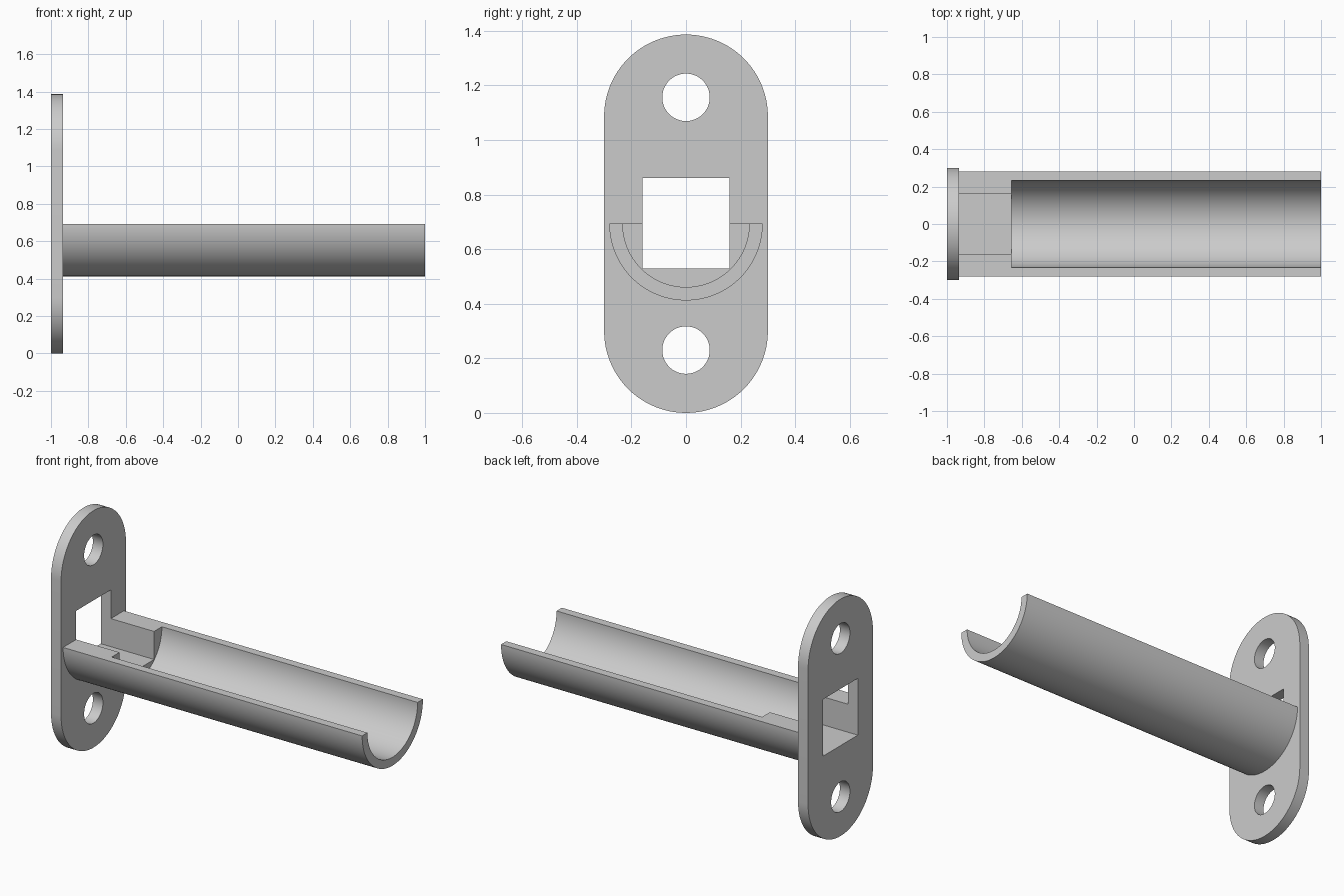
import bpy, bmesh
from math import sin, cos, pi, radians

cube = bpy.data.objects.get("Cube")
if cube:
    bpy.data.objects.remove(cube, do_unlink=True)

# Main dimensions
PLATE_BACK, PLATE_FRONT, TUBE_END = -1.0, -0.935, 1.0
HEIGHT, HALF_WIDTH = 1.386, 0.3
AXIS_Z = HEIGHT / 2
OUTER_R, INNER_R = 0.281, 0.232
BORE_START = -0.655
HOLE_R, HOLE_OFFSET = 0.087, 0.463

grey = bpy.data.materials.new("plain grey")
grey.use_nodes = True
colour = (0.6, 0.6, 0.6, 1)
grey.diffuse_color = colour
grey.node_tree.nodes["Principled BSDF"].inputs["Base Color"].default_value = colour


def arc(radius, centre_z, start, end, steps):
    """Points (y, z) on an arc, both ends included."""
    return [(radius * cos(start + (end - start) * i / steps),
             centre_z + radius * sin(start + (end - start) * i / steps))
            for i in range(steps + 1)]


def circle(radius, centre_z, steps):
    return arc(radius, centre_z, 0, 2 * pi, steps)[:-1]


def prism(name, profile, x0, x1):
    """Extrude a closed (y, z) profile along x."""
    bm = bmesh.new()
    face = bm.faces.new([bm.verts.new((x0, y, z)) for y, z in profile])
    moved = bmesh.ops.extrude_face_region(bm, geom=[face])["geom"]
    bmesh.ops.translate(bm, vec=(x1 - x0, 0, 0),
                        verts=[v for v in moved if isinstance(v, bmesh.types.BMVert)])
    bmesh.ops.recalc_face_normals(bm, faces=bm.faces)
    mesh = bpy.data.meshes.new(name)
    bm.to_mesh(mesh)
    bm.free()
    mesh.materials.append(grey)
    obj = bpy.data.objects.new(name, mesh)
    bpy.context.collection.objects.link(obj)
    return obj


def finish(obj, cutters):
    """Cut the openings, then smooth the curved walls."""
    bpy.ops.object.select_all(action="DESELECT")
    bpy.context.view_layer.objects.active = obj
    obj.select_set(True)
    for cutter in cutters:
        mod = obj.modifiers.new("cut", "BOOLEAN")
        mod.operation, mod.solver, mod.object = "DIFFERENCE", "EXACT", cutter
        bpy.ops.object.modifier_apply(modifier=mod.name)
    bpy.ops.object.shade_smooth_by_angle(angle=radians(30))


# Mounting plate with rounded ends
top_centre = HEIGHT - HALF_WIDTH
plate = prism("mounting_plate",
              arc(HALF_WIDTH, top_centre, 0, pi, 48)
              + arc(HALF_WIDTH, HALF_WIDTH, pi, 2 * pi, 48),
              PLATE_BACK, PLATE_FRONT)

# Half-round trough, solid before cutting
trough = prism("trough", arc(OUTER_R, AXIS_Z, pi, 2 * pi, 64), PLATE_FRONT, TUBE_END)

# Cutters: square socket shared by plate and trough, bore, screw holes
socket = prism("socket_cutter",
               [(-0.16, 0.529), (0.16, 0.529), (0.16, 0.861), (-0.16, 0.861)],
               PLATE_BACK - 0.1, BORE_START + 0.05)
bore = prism("bore_cutter", circle(INNER_R, AXIS_Z, 128), BORE_START, TUBE_END + 0.1)
screw_holes = [prism("screw_hole_cutter", circle(HOLE_R, AXIS_Z + side * HOLE_OFFSET, 48),
                     PLATE_BACK - 0.1, PLATE_FRONT + 0.1) for side in (-1, 1)]

finish(plate, [socket] + screw_holes)
finish(trough, [bore, socket])

for cutter in [socket, bore] + screw_holes:
    bpy.data.objects.remove(cutter, do_unlink=True)
